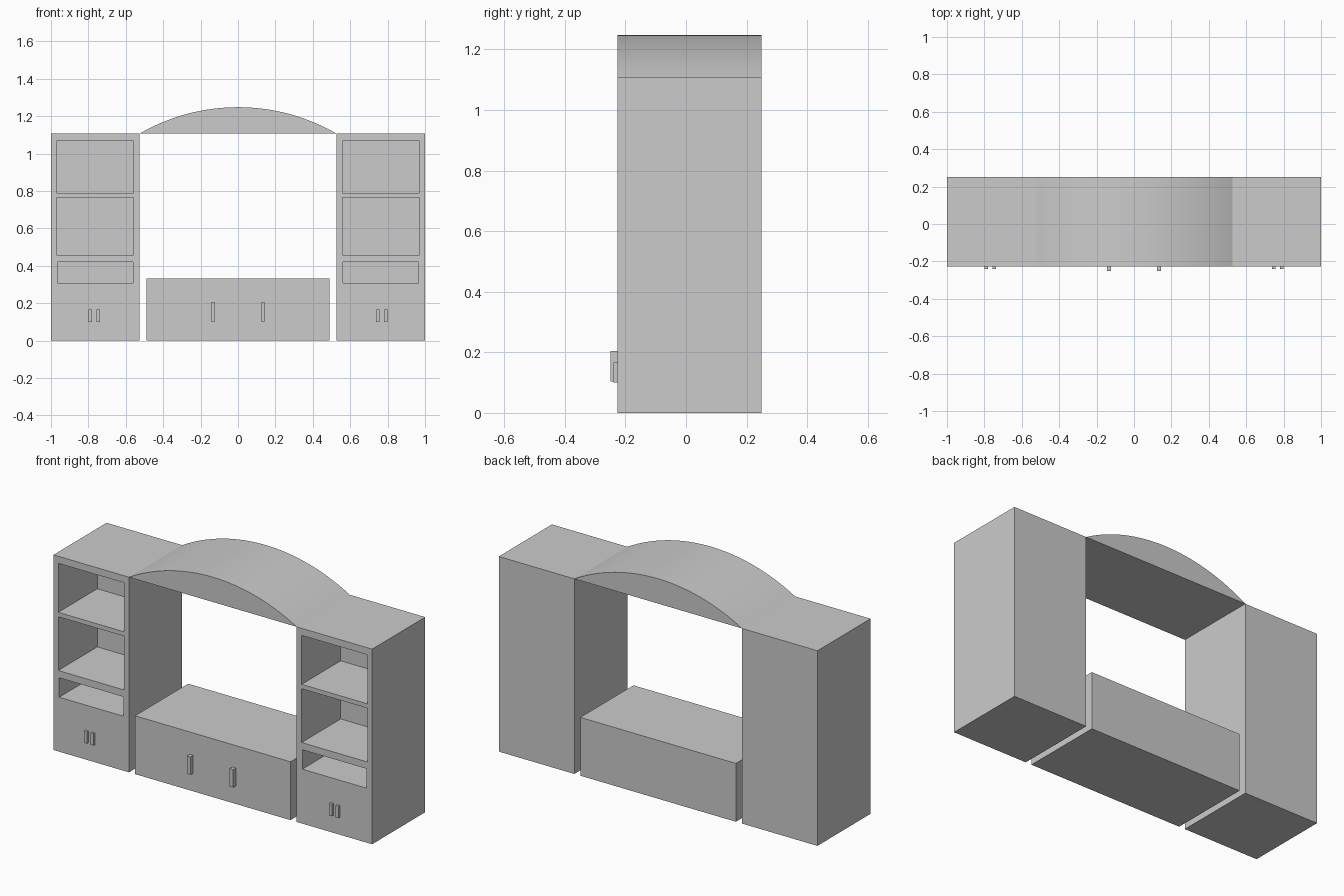
import bpy, bmesh, math

cube = bpy.data.objects.get("Cube")
if cube:
    bpy.data.objects.remove(cube, do_unlink=True)

GREY = (0.6, 0.6, 0.6, 1.0)
grey = bpy.data.materials.new("plain_grey")
grey.use_nodes = True
grey.diffuse_color = GREY
grey.node_tree.nodes["Principled BSDF"].inputs["Base Color"].default_value = GREY

FRONT, BACK = -0.226, 0.25
TOWER_TOP = 1.107


def add_object(name, bm):
    bmesh.ops.recalc_face_normals(bm, faces=bm.faces)
    mesh = bpy.data.meshes.new(name)
    bm.to_mesh(mesh)
    bm.free()
    mesh.materials.append(grey)
    obj = bpy.data.objects.new(name, mesh)
    bpy.context.collection.objects.link(obj)
    return obj


def box(name, x, y, z):
    """Box from (low, high) ranges on each axis."""
    bm = bmesh.new()
    bmesh.ops.create_cube(bm, size=1)
    for v in bm.verts:
        v.co = [sum(r) / 2 + c * abs(r[1] - r[0]) for c, r in zip(v.co, (x, y, z))]
    return add_object(name, bm)


def cut(target, cutter):
    mod = target.modifiers.new("recess", 'BOOLEAN')
    mod.operation = 'DIFFERENCE'
    mod.solver = 'EXACT'
    mod.object = cutter
    bpy.context.view_layer.objects.active = target
    bpy.ops.object.modifier_apply(modifier=mod.name)
    bpy.data.objects.remove(cutter, do_unlink=True)


# Side towers with two open recesses, a shelf and a pair of handles
for side, s in (("left", 1), ("right", -1)):
    def span(a, b):
        return (s * a, s * b)

    tower = box(side + "_tower", span(0.526, 1.0), (FRONT, BACK), (0, TOWER_TOP))
    depth = (FRONT - 0.1, FRONT + 0.35)
    cut(tower, box("display_cutter", span(0.558, 0.97), depth, (0.459, 1.067)))
    cut(tower, box("niche_cutter", span(0.562, 0.964), depth, (0.309, 0.419)))
    box(side + "_shelf", span(0.558, 0.97), (FRONT, FRONT + 0.35), (0.764, 0.789))
    for place, x in (("inner", 0.748), ("outer", 0.79)):
        box(f"{side}_{place}_door_handle", span(x - 0.009, x + 0.009),
            (-0.24, FRONT), (0.1, 0.167))
    box(side + "_cabinet_handle", span(0.123, 0.145), (-0.25, FRONT), (0.103, 0.204))

# Low central cabinet
box("low_cabinet", (-0.488, 0.488), (FRONT, BACK), (0, 0.331))

# Solid arched bridge: circular segment extruded front to back
HALF, RISE, STEPS = 0.526, 0.141, 32
radius = (HALF ** 2 + RISE ** 2) / (2 * RISE)
sweep = math.asin(HALF / radius)
bm = bmesh.new()
profile = []
for i in range(STEPS + 1):
    a = sweep * (2 * i / STEPS - 1)
    z = TOWER_TOP + RISE - radius * (1 - math.cos(a))
    profile.append(bm.verts.new((radius * math.sin(a), FRONT, z)))
face = bm.faces.new(profile)
new = bmesh.ops.extrude_face_region(bm, geom=[face])["geom"]
bmesh.ops.translate(bm, vec=(0, BACK - FRONT, 0),
                    verts=[g for g in new if isinstance(g, bmesh.types.BMVert)])
arch = add_object("arched_bridge", bm)
bpy.ops.object.select_all(action='DESELECT')
arch.select_set(True)
bpy.context.view_layer.objects.active = arch
bpy.ops.object.shade_smooth_by_angle(angle=math.radians(12))
